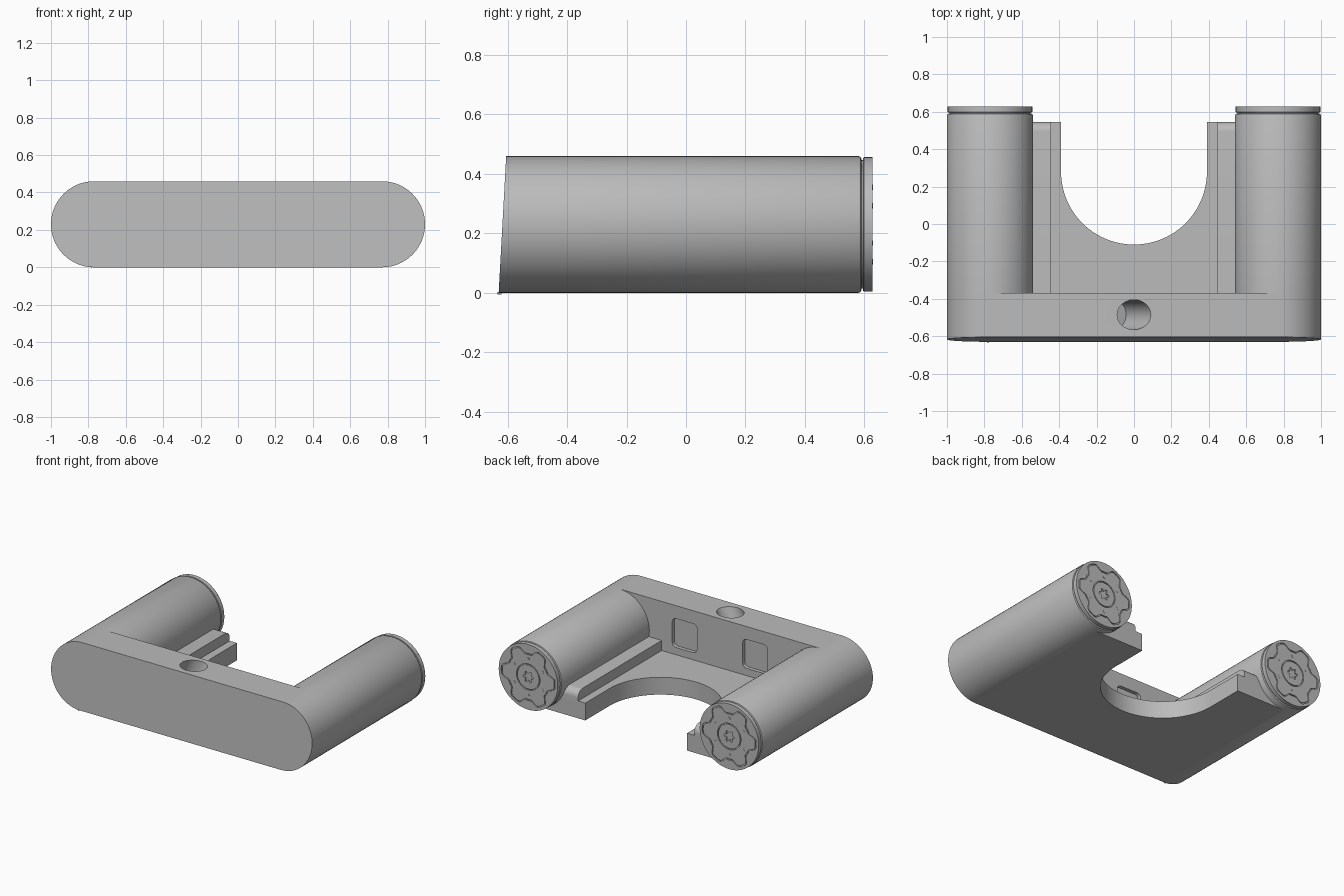
import bpy, bmesh
from math import sin, cos, pi, radians, hypot, tan
from mathutils import Matrix, Vector

if "Cube" in bpy.data.objects:
    bpy.data.objects.remove(bpy.data.objects["Cube"], do_unlink=True)

grey = bpy.data.materials.new("plain grey")
grey.use_nodes = True
grey.diffuse_color = (0.5, 0.5, 0.5, 1)
grey.node_tree.nodes["Principled BSDF"].inputs["Base Color"].default_value = (0.5, 0.5, 0.5, 1)

R, CX, CZ = 0.23, 0.77, 0.23          # arm radius, arm centre
WALL, END = -0.37, 0.59               # back of the crossbar, end of the arms
FLOOR_Z, FLOOR_Y = 0.12, 0.545
TOP_Y = 0.627


def finish(name, bm):
    bmesh.ops.recalc_face_normals(bm, faces=bm.faces)
    me = bpy.data.meshes.new(name)
    bm.to_mesh(me)
    bm.free()
    ob = bpy.data.objects.new(name, me)
    bpy.context.collection.objects.link(ob)
    me.materials.append(grey)
    return ob


def smooth(ob):
    bpy.ops.object.select_all(action='DESELECT')
    ob.select_set(True)
    bpy.context.view_layer.objects.active = ob
    bpy.ops.object.shade_smooth_by_angle(angle=radians(35))


def add_prism(bm, pts, place, a, b):
    """Extrude a 2D outline from level a to b; place maps (u, v, level) to 3D."""
    low = [bm.verts.new(place(u, v, a)) for u, v in pts]
    high = [bm.verts.new(place(u, v, b)) for u, v in pts]
    bm.faces.new(low)
    top = bm.faces.new(high)
    for i in range(len(pts)):
        j = (i + 1) % len(pts)
        bm.faces.new((low[i], low[j], high[j], high[i]))
    return top


def prism(name, pts, place, a, b):
    bm = bmesh.new()
    add_prism(bm, pts, place, a, b)
    return finish(name, bm)


def lathe(name, profile, x, n=64):
    """Revolve (y, radius) points around the arm axis and close both ends."""
    bm = bmesh.new()
    rings = [[bm.verts.new((x + r * cos(2 * pi * i / n), y, CZ + r * sin(2 * pi * i / n)))
              for i in range(n)] for y, r in profile]
    for p, q in zip(rings, rings[1:]):
        for i in range(n):
            j = (i + 1) % n
            bm.faces.new((p[i], p[j], q[j], q[i]))
    bm.faces.new(rings[0])
    bm.faces.new(rings[-1])
    return finish(name, bm)


def ring_plate(name, outer, inner, x, y0, y1, n=96):
    """Flat ring between two polar outlines."""
    bm = bmesh.new()
    loops = []
    for f, y in ((outer, y0), (outer, y1), (inner, y1), (inner, y0)):
        angles = [2 * pi * i / n for i in range(n)]
        loops.append([bm.verts.new((x + f(a) * cos(a), y, CZ + f(a) * sin(a))) for a in angles])
    for k in range(4):
        p, q = loops[k], loops[(k + 1) % 4]
        for i in range(n):
            j = (i + 1) % n
            bm.faces.new((p[i], p[j], q[j], q[i]))
    return finish(name, bm)


def cut(ob, cutter):
    cutter.hide_render = True
    m = ob.modifiers.new("cut", 'BOOLEAN')
    m.operation, m.solver, m.object = 'DIFFERENCE', 'EXACT', cutter
    bpy.context.view_layer.objects.active = ob
    bpy.ops.object.modifier_apply(modifier=m.name)
    bpy.data.objects.remove(cutter, do_unlink=True)


def rounded_slot(cx, cz, hx, hz, r, n):
    """Rounded rectangle outline; a stadium when r equals hz."""
    pts = []
    for k, (sx, sz) in enumerate(((1, 1), (-1, 1), (-1, -1), (1, -1))):
        for i in range(n + 1):
            a = (k + i / n) * pi / 2
            p = (cx + sx * (hx - r) + r * cos(a), cz + sz * (hz - r) + r * sin(a))
            if not pts or hypot(p[0] - pts[-1][0], p[1] - pts[-1][1]) > 1e-5:
                pts.append(p)
    if hypot(pts[0][0] - pts[-1][0], pts[0][1] - pts[-1][1]) < 1e-5:
        pts.pop()
    return pts


def front_y(z):
    return -0.63 + 0.055 * z


# Crossbar: stadium with a leaning front, rounded edge and recessed face
bm = bmesh.new()
front = add_prism(bm, rounded_slot(0, CZ, 1, R, R, 16),
                  lambda u, v, t: (u, WALL if t == 0 else front_y(v), v), 0, 1)
bmesh.ops.bevel(bm, geom=list(front.edges), offset=0.018, segments=3, profile=0.5, affect='EDGES')
bm.normal_update()
front = min(bm.faces, key=lambda f: f.calc_center_median().y)
bmesh.ops.inset_region(bm, faces=[front], thickness=0.014)
bmesh.ops.inset_region(bm, faces=[front], thickness=0.001, depth=-0.006)
crossbar = finish("crossbar", bm)

# Shallow windows in the back wall and a slanted blind hole in the top
for x in (-0.27, 0.27):
    cut(crossbar, prism("window_cutter", rounded_slot(x, 0.27, 0.095, 0.1, 0.03, 5),
                        lambda u, v, t: (u, t, v), WALL - 0.025, WALL + 0.05))
tilt = radians(27)
bm = bmesh.new()
bmesh.ops.create_cone(bm, cap_ends=True, segments=48, radius1=0.08, radius2=0.08, depth=0.5,
                      matrix=Matrix.Translation((0, -0.485, 0.46)) @ Matrix.Rotation(tilt, 4, 'Y'))
cut(crossbar, finish("hole_cutter", bm))
smooth(crossbar)

# Diamond tread pads, trimmed to the stadium outline
bm = bmesh.new()
W, H, GAP, LIMIT = 0.15, 0.1, 0.85, R - 0.036


def trim(u, v):
    s = max(-CX, min(CX, u))
    d = hypot(u - s, v - CZ)
    k = min(1, LIMIT / d) if d else 1
    return s + (u - s) * k, CZ + (v - CZ) * k


for row in range(-5, 6):
    for col in range(-8, 9):
        cx, cz = (col + 0.5 * (row % 2)) * W, CZ + row * H / 2
        if hypot(cx - max(-CX, min(CX, cx)), cz - CZ) > LIMIT - 0.01:
            continue
        corners = [(W / 2, 0), (0, H / 2), (-W / 2, 0), (0, -H / 2)]
        add_prism(bm, [trim(cx + GAP * u, cz + GAP * v) for u, v in corners],
                  lambda u, v, t: (u, front_y(v) + t, v), 0.007, 0.0005)
finish("tread_pads", bm)

# Floor plate with a U-shaped opening
U, UY = 0.39, 0.28
arc = [(U * cos(a), UY - U * sin(a)) for a in [pi * i / 48 for i in range(49)]]
outline = [(-CX, FLOOR_Y), (-CX, WALL), (CX, WALL), (CX, FLOOR_Y), (U, FLOOR_Y)]
smooth(prism("floor_plate", outline + arc + [(-U, FLOOR_Y)], lambda u, v, t: (u, v, t), 0, FLOOR_Z))


def lobed(offset):
    return lambda a: 0.177 + offset + 0.022 * max(-1, min(1, 1.8 * cos(6 * a)))


def circle(r):
    return lambda a: r


# Arms, end caps and rails, one set per side
for side, sx in (("left", 1), ("right", -1)):
    x = sx * CX
    smooth(lathe(side + "_arm", [(WALL, R), (0.58, R), (0.587, 0.227), (END, 0.221)], x))
    smooth(lathe(side + "_cap", [(END - 0.005, 0.216), (0.596, 0.216), (0.596, 0.224),
                                 (0.598, 0.226), (0.619, 0.226)], x))
    base = 0.618
    smooth(ring_plate(side + "_cap_rim", circle(0.226), lobed(0.008), x, base, TOP_Y))
    smooth(ring_plate(side + "_cap_lobes", lobed(0), circle(0.09), x, base, TOP_Y))
    smooth(ring_plate(side + "_cap_hub", circle(0.083),
                      lambda a: 0.032 + 0.009 * cos(6 * a), x, base, TOP_Y))
    bm = bmesh.new()
    for i in range(6):
        a = pi / 6 + i * pi / 3
        spot = Vector((x + 0.125 * cos(a), TOP_Y, CZ + 0.125 * sin(a)))
        bmesh.ops.create_cone(bm, cap_ends=True, segments=12, radius1=0.009, radius2=0.009, depth=0.003,
                              matrix=Matrix.Translation(spot) @ Matrix.Rotation(pi / 2, 4, 'X'))
    finish(side + "_cap_studs", bm)
    r, top = 0.05, 0.19
    nose = [(FLOOR_Y - r + r * cos(a), top - r + r * sin(a)) for a in [pi / 2 * i / 8 for i in range(9)]]
    smooth(prism(side + "_rail", [(WALL, 0.1), (FLOOR_Y, 0.1)] + nose + [(WALL, top)],
                 lambda u, v, t: (t, u, v), sx * 0.445, sx * 0.6))
